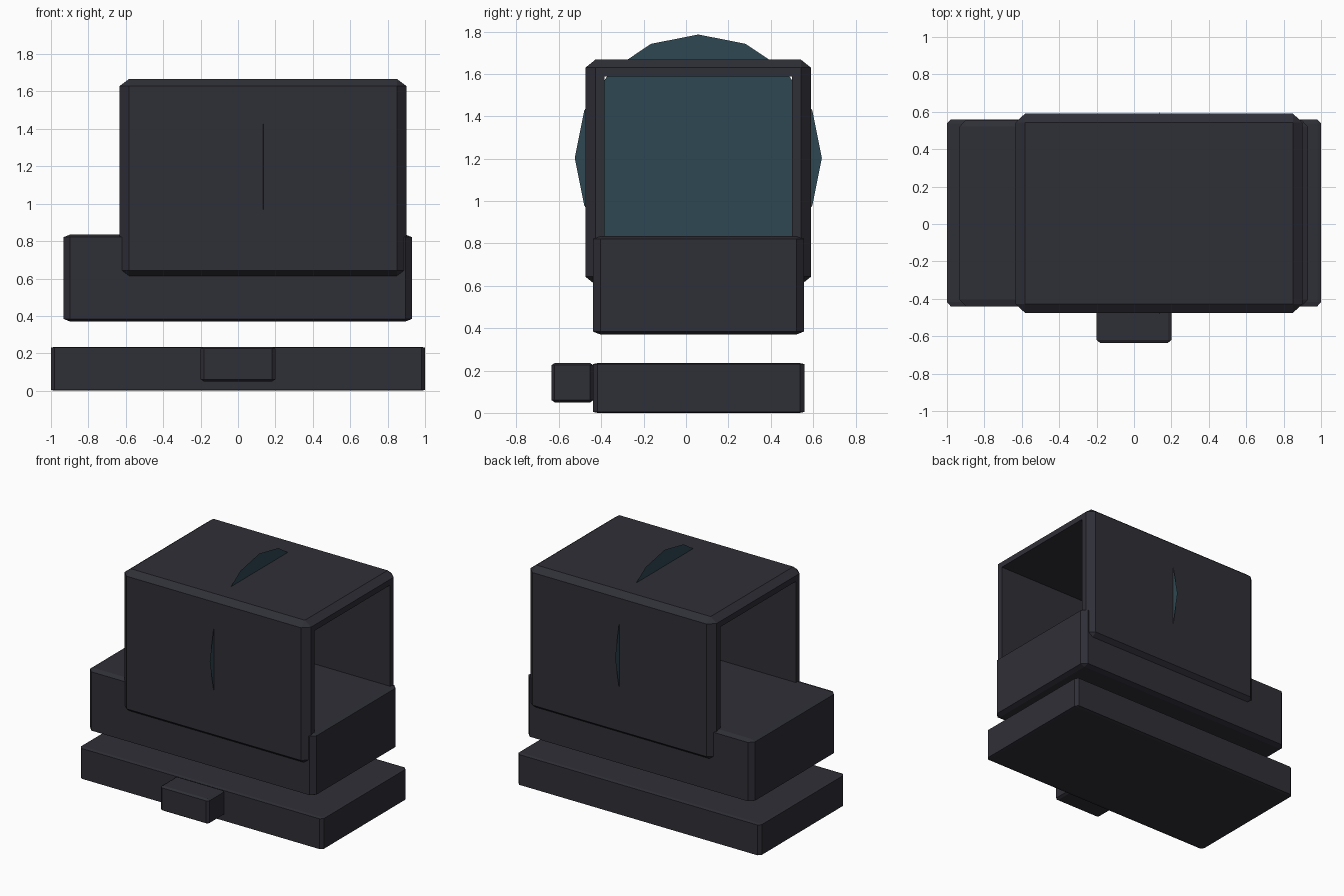
import bpy
import bmesh
from itertools import product
from math import radians
from mathutils import Matrix, Vector

cube = bpy.data.objects.get("Cube")
if cube:
    bpy.data.objects.remove(cube, do_unlink=True)


def make_material(name, rgb):
    mat = bpy.data.materials.new(name)
    mat.use_nodes = True
    mat.diffuse_color = (*rgb, 1)
    mat.node_tree.nodes["Principled BSDF"].inputs["Base Color"].default_value = (*rgb, 1)
    return mat


def finish(name, bm, mat):
    mesh = bpy.data.meshes.new(name)
    bm.to_mesh(mesh)
    bm.free()
    mesh.materials.append(mat)
    obj = bpy.data.objects.new(name, mesh)
    bpy.context.collection.objects.link(obj)
    return obj


def chamfered_box(low, high, chamfer):
    """Box between two corners, with its own chamfer size along each axis."""
    low, high, chamfer = Vector(low), Vector(high), Vector(chamfer)
    centre, half = (low + high) / 2, (high - low) / 2
    bm = bmesh.new()
    for signs in product((-1, 1), repeat=3):
        for full in range(3):
            bm.verts.new([centre[a] + signs[a] * (half[a] - (a != full) * chamfer[a])
                          for a in range(3)])
    bmesh.ops.convex_hull(bm, input=bm.verts[:])
    bmesh.ops.dissolve_limit(bm, angle_limit=radians(1), verts=bm.verts[:], edges=bm.edges[:])
    bmesh.ops.recalc_face_normals(bm, faces=bm.faces[:])
    return bm


charcoal = make_material("charcoal metal", (0.028, 0.028, 0.038))
teal = make_material("teal glass", (0.028, 0.064, 0.085))

# Solid parts: rail mount, its clamp knob and the sight body
finish("mount_plate", chamfered_box((-1, -0.44, 0), (1, 0.56, 0.235), (0.02, 0.022, 0.005)), charcoal)
finish("clamp_knob", chamfered_box((-0.2, -0.635, 0.05), (0.2, -0.437, 0.235), (0.018, 0.015, 0.01)), charcoal)
finish("body", chamfered_box((-0.933, -0.44, 0.37), (0.93, 0.557, 0.835), (0.035, 0.036, 0.014)), charcoal)

# Hood: chamfered box opened right through from end to end
bm = chamfered_box((-0.633, -0.475, 0.605), (0.9, 0.59, 1.667), (0.05, 0.047, 0.038))
ends = [f for f in bm.faces if abs(f.normal.x) > 0.99]
bmesh.ops.inset_individual(bm, faces=ends, thickness=0.06)
rims = [e for f in ends for e in f.edges]
bmesh.ops.delete(bm, geom=ends, context="FACES_ONLY")
bmesh.ops.bridge_loops(bm, edges=rims)
bmesh.ops.recalc_face_normals(bm, faces=bm.faces[:])
finish("hood", bm, charcoal)

# Lens: thin disc across the middle of the hood, its rim poking through the walls
bm = bmesh.new()
bmesh.ops.create_circle(bm, cap_ends=True, segments=16, radius=0.583,
                        matrix=Matrix.Translation((0.135, 0.058, 1.203)) @ Matrix.Rotation(radians(90), 4, "Y"))
finish("lens", bm, teal)
